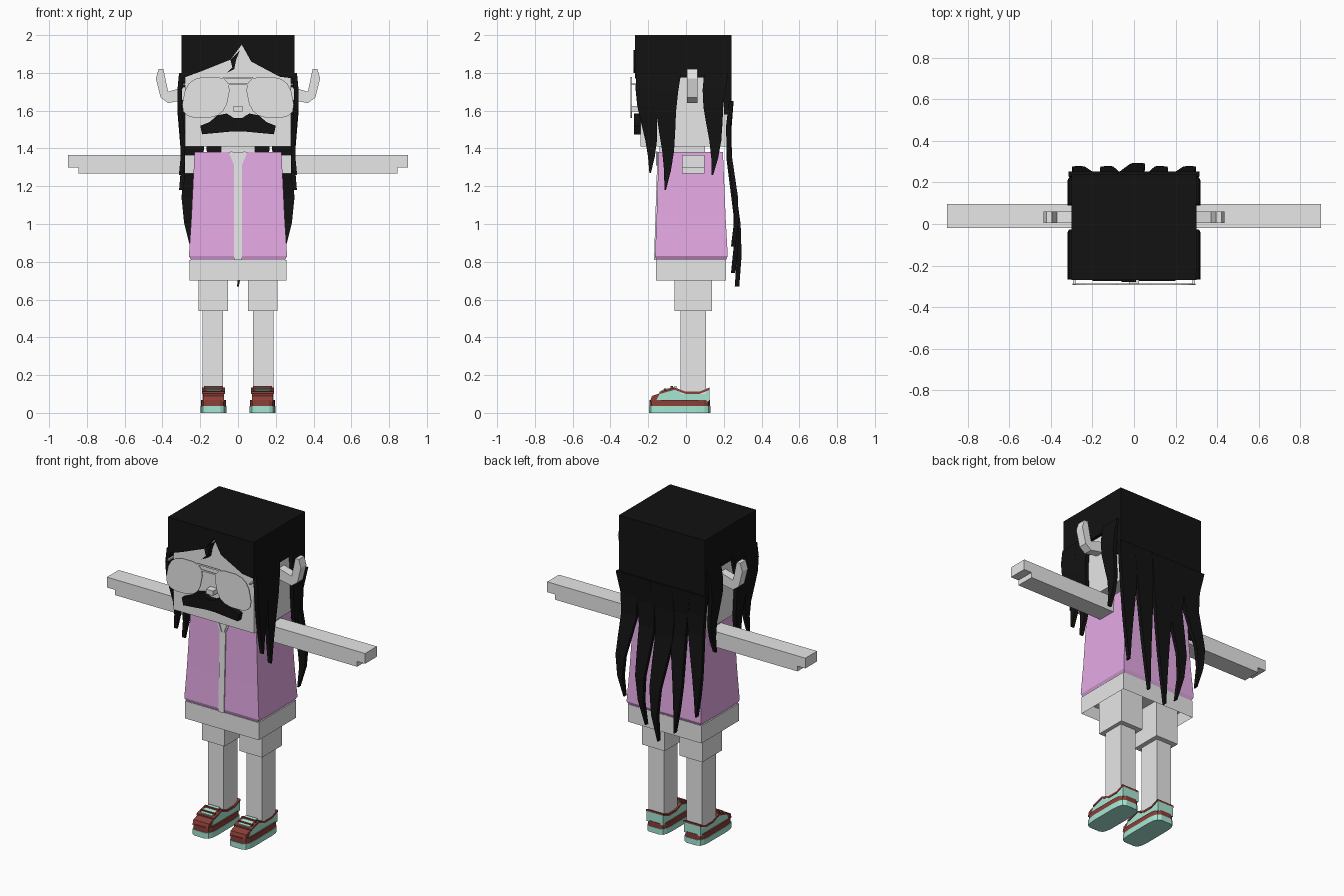
import bpy, bmesh
from math import sin, cos, tau, copysign
from mathutils import Vector

default_cube = bpy.data.objects.get("Cube")
if default_cube:
    bpy.data.objects.remove(default_cube, do_unlink=True)


def material(name, red, green, blue):
    colour = (red, green, blue, 1)
    result = bpy.data.materials.new(name)
    result.use_nodes = True
    result.diffuse_color = colour
    result.node_tree.nodes["Principled BSDF"].inputs["Base Color"].default_value = colour
    return result


GREY = material("light grey", .8, .8, .8)
PINK = material("vest pink", .78, .4, .78)
BLACK = material("hair black", .006, .006, .006)
TEAL = material("shoe teal", .39, .82, .67)
MAROON = material("shoe maroon", .26, .05, .04)


def finish(name, bm, mat):
    """Turn a bmesh into a flat-shaded object of one colour."""
    bmesh.ops.recalc_face_normals(bm, faces=bm.faces)
    mesh = bpy.data.meshes.new(name)
    bm.to_mesh(mesh)
    bm.free()
    mesh.materials.append(mat)
    part = bpy.data.objects.new(name, mesh)
    bpy.context.collection.objects.link(part)
    return part


def loft(name, rings, mat):
    """Closed solid through rings that share one vertex count."""
    bm = bmesh.new()
    loops = [[bm.verts.new(point) for point in ring] for ring in rings]
    for lower, upper in zip(loops, loops[1:]):
        for i in range(len(lower)):
            bm.faces.new((lower[i - 1], lower[i], upper[i], upper[i - 1]))
    bm.faces.new(loops[0])
    bm.faces.new(loops[-1])
    return finish(name, bm, mat)


def prism(name, outline, axis, span, mat):
    """Extrude a flat outline along the given axis."""
    slot = "xyz".index(axis)
    rings = [[(*point[:slot], depth, *point[slot:]) for point in outline] for depth in span]
    return loft(name, rings, mat)


def rectangle(x, y, z):
    return [(x[0], y[0], z), (x[1], y[0], z), (x[1], y[1], z), (x[0], y[1], z)]


def box(name, x, y, z, mat):
    return loft(name, [rectangle(x, y, height) for height in z], mat)


def around(centre, half):
    return centre - half, centre + half


def symmetric(half):
    """Close a right-hand outline with its mirror image."""
    return half + [(-u, v) for u, v in reversed(half)]


def rounded(centre, radius, power, steps=16):
    """Rounded rectangle outline; a smaller power gives squarer corners."""
    def bulge(value):
        return copysign(abs(value) ** power, value)
    angles = [tau * (step + .5) / steps for step in range(steps)]
    return [(centre[0] + radius[0] * bulge(cos(angle)),
             centre[1] + radius[1] * bulge(sin(angle))) for angle in angles]


def lock(name, root, tip, width, wide, sway, steps=6):
    """Flat wavy lock of hair that narrows to a point."""
    rings = []
    for step in range(steps + 1):
        t = step / steps
        centre = Vector(root).lerp(Vector(tip), t) + Vector(sway) * sin(tau * t)
        across = width * (1 - t ** 1.5) + .004
        half_x, half_y = (across, .012) if wide == "x" else (.012, across)
        rings.append(rectangle(around(centre.x, half_x), around(centre.y, half_y), centre.z))
    return loft(name, rings, BLACK)


def both_sides(part):
    """Keep the part as the left one and add its mirrored right twin."""
    label = part.name
    bm = bmesh.new()
    bm.from_mesh(part.data)
    for vert in bm.verts:
        vert.co.x *= -1
    finish("right_" + label, bm, part.data.materials[0])
    part.name = "left_" + label


# Head, neck and nose
box("head", around(0, .28), (-.24, .22), (1.41, 1.96), GREY)
box("neck", around(0, .09), (-.14, .1), (1.36, 1.42), GREY)
box("nose", around(0, .025), (-.285, -.23), (1.595, 1.625), GREY)

# Hair cap, back curtain and parted fringe
box("hair_cap", around(0, .3), (-.235, .235), (1.775, 2), BLACK)
box("hair_back", around(0, .3), (.2, .24), (1.58, 2), BLACK)
parting = [(-.3, 1.77), (-.19, 1.81), (-.04, 1.87), (.02, 1.95), (.07, 1.86), (.22, 1.78), (.3, 1.77)]
prism("fringe", [(-.3, 2)] + parting + [(.3, 2)], "y", (-.27, -.234), BLACK)
prism("forelock", [(.01, 1.92), (-.04, 1.87), (-.03, 1.83), (-.06, 1.8), (-.02, 1.82), (-.01, 1.87)],
      "y", (-.278, -.24), BLACK)

# Hanging locks
side_sway, back_sway = (.01, -.01, 0), (-.02, -.02, 0)
for label, y, tip_y, tip_z in (("front", -.2, -.19, 1.27), ("temple", -.09, -.11, 1.18),
                               ("rear", .16, .14, 1.26)):
    both_sides(lock(label + "_lock", (.3, y, 1.8), (.3, tip_y, tip_z), .06, "y", side_sway))
for label, x, tip_x, tip_z in (("outer", .25, .25, .88), ("middle", .14, .1, .74)):
    both_sides(lock(label + "_back_lock", (x, .24, 1.65), (tip_x, .25, tip_z), .06, "x", back_sway))
lock("centre_back_lock", (0, .24, 1.65), (0, .27, .67), .07, "x", back_sway)

# Moustache
prism("moustache", symmetric([(.02, 1.56), (.06, 1.585), (.11, 1.575), (.15, 1.54), (.2, 1.52),
                              (.19, 1.475), (.03, 1.49)]), "y", (-.275, -.238), BLACK)

# Aviator glasses
glass_depth = around(-.29, .003)
lens = [(x + (1.67 - z) * .2, z) for x, z in rounded((.17, 1.67), (.12, .11), .7)]
both_sides(prism("lens", lens, "y", glass_depth, GREY))
both_sides(box("glasses_arm", (.28, .29), (-.29, -.2), (1.735, 1.745), GREY))
for label, z in (("bridge", 1.74), ("top_bar", 1.772)):
    box("glasses_" + label, around(0, .08), glass_depth, around(z, .005), GREY)

# Upturned ears
both_sides(prism("ear", [(.27, 1.66), (.37, 1.64), (.41, 1.67), (.435, 1.77), (.42, 1.82),
                         (.395, 1.82), (.37, 1.7), (.27, 1.73)], "y", (.005, .06), GREY))

# Arms with stepped hands
arm_depth = (-.02, .097)
both_sides(box("arm", (.2, .845), arm_depth, (1.267, 1.365), GREY))
both_sides(box("hand", (.845, .9), arm_depth, (1.3, 1.365), GREY))

# Vest that flares downward, with a tucked hem
loft("vest", [rectangle(around(0, half), (-.63 * half, .85 * half), z)
              for z, half in ((.803, .245), (.83, .26), (1.03, .247), (1.38, .23))], PINK)

# Shirt strip and lapels, leaned to follow the vest front
strip = prism("shirt_strip", symmetric([(.02, .81), (.02, 1.31), (.05, 1.382)]),
              "y", (-.151, -.143), GREY)
for vert in strip.data.vertices:
    vert.co.y -= (1.38 - vert.co.z) * .032
both_sides(prism("lapel", [(.004, 1.31), (.012, 1.31), (.04, 1.385), (.03, 1.385)],
                 "y", (-.158, -.15), GREY))

# Shorts, hollow underneath
shorts = box("shorts", around(0, .257), (-.16, .213), (.7, .81), GREY)
bm = bmesh.new()
bm.from_mesh(shorts.data)
under = min(bm.faces, key=lambda face: face.calc_center_median().z)
bmesh.ops.inset_individual(bm, faces=[under], thickness=.02)
for vert in under.verts:
    vert.co.z += .07
bm.to_mesh(shorts.data)
bm.free()

# Legs
both_sides(box("trouser_leg", (.052, .21), (-.06, .138), (.54, .78), GREY))
both_sides(box("leg", (.08, .187), (-.03, .107), (.1, .56), GREY))

# Shoes: layered sole, upper, toe cap, collar, tongue and laces
middle = .13
both_sides(prism("sole", rounded((middle, -.033), (.07, .165), .4), "z", (0, .036), TEAL))
both_sides(prism("welt", rounded((middle, -.033), (.067, .162), .4), "z", (.036, .068), MAROON))
rim = [(-.14, .1), (-.06, .122), (0, .1), (.07, .1), (.125, .122)]
both_sides(prism("shoe_upper", [(-.16, .06)] + rim + [(.125, .06)], "x", around(middle, .057), TEAL))
raised = [(y, z + .012) for y, z in reversed(rim)]
both_sides(prism("shoe_collar", rim + raised, "x", around(middle, .06), MAROON))
both_sides(prism("toe_cap", [(-.19, .06), (-.18, .09), (-.13, .107), (-.11, .06)],
                 "x", around(middle, .055), MAROON))
both_sides(prism("tongue", [(-.13, .1), (-.05, .12), (-.05, .142), (-.13, .12)],
                 "x", around(middle, .04), TEAL))
for label, y, top in (("lower", -.11, .13), ("upper", -.075, .142)):
    both_sides(box(label + "_lace", around(middle, .05), around(y, .006), (.11, top), MAROON))
